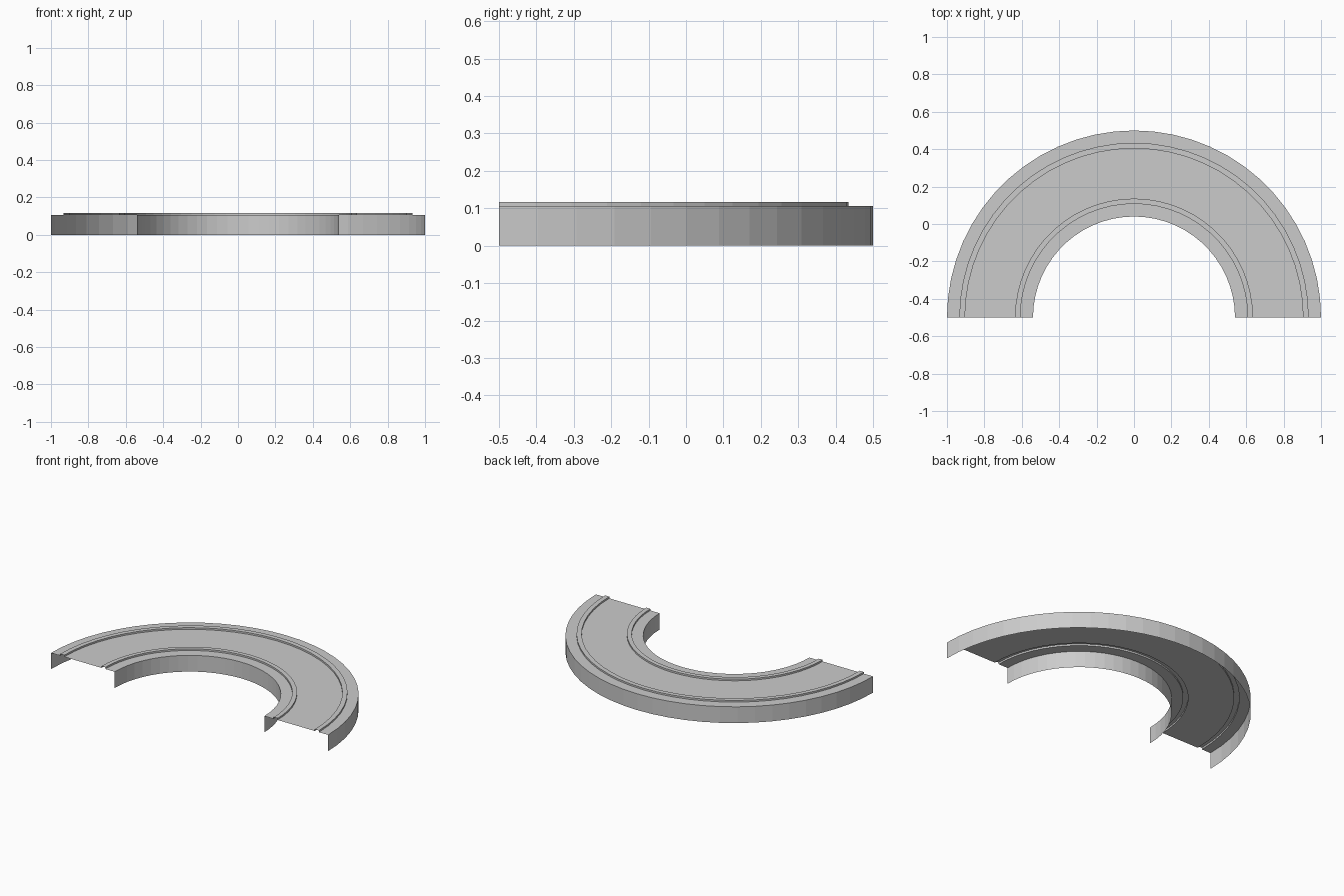
import bpy
import bmesh
from math import pi, sin, cos

default = bpy.data.objects.get("Cube")
if default:
    bpy.data.objects.remove(default)

SEGMENTS = 30          # facets around the half circle
CENTRE_Y = -0.5        # arc centre lies on the front edge
DECK, RAIL = 0.106, 0.117

grey = bpy.data.materials.new("plain grey")
grey.use_nodes = True
colour = (0.6, 0.6, 0.6, 1)
grey.diffuse_color = colour
grey.node_tree.nodes["Principled BSDF"].inputs["Base Color"].default_value = colour


def sweep(name, profile):
    """Sweep an open (radius, height) profile through a half circle."""
    bm = bmesh.new()
    rows = []
    for j in range(SEGMENTS + 1):
        a = pi * j / SEGMENTS
        rows.append([bm.verts.new((r * cos(a), CENTRE_Y + r * sin(a), z))
                     for r, z in profile])
    for near, far in zip(rows, rows[1:]):
        for i in range(len(profile) - 1):
            bm.faces.new((near[i], far[i], far[i + 1], near[i + 1]))
    mesh = bpy.data.meshes.new(name)
    bm.to_mesh(mesh)
    bm.free()
    mesh.materials.append(grey)
    obj = bpy.data.objects.new(name, mesh)
    bpy.context.collection.objects.link(obj)
    return obj


def rail(outer, inner):
    """Raised strip standing on the deck, open underneath."""
    return [(outer, DECK), (outer, RAIL), (inner, RAIL), (inner, DECK)]


# Thin outer skirt with its ledge
sweep("outer_skirt", [(1.0, 0), (1.0, DECK), (0.934, DECK)])
# Two raised rails
sweep("outer_rail", rail(0.934, 0.904))
sweep("inner_rail", rail(0.636, 0.608))
# Flat deck between the rails
sweep("deck", [(0.904, DECK), (0.636, DECK)])
# Thin inner skirt with its ledge
sweep("inner_skirt", [(0.608, DECK), (0.54, DECK), (0.54, 0)])
